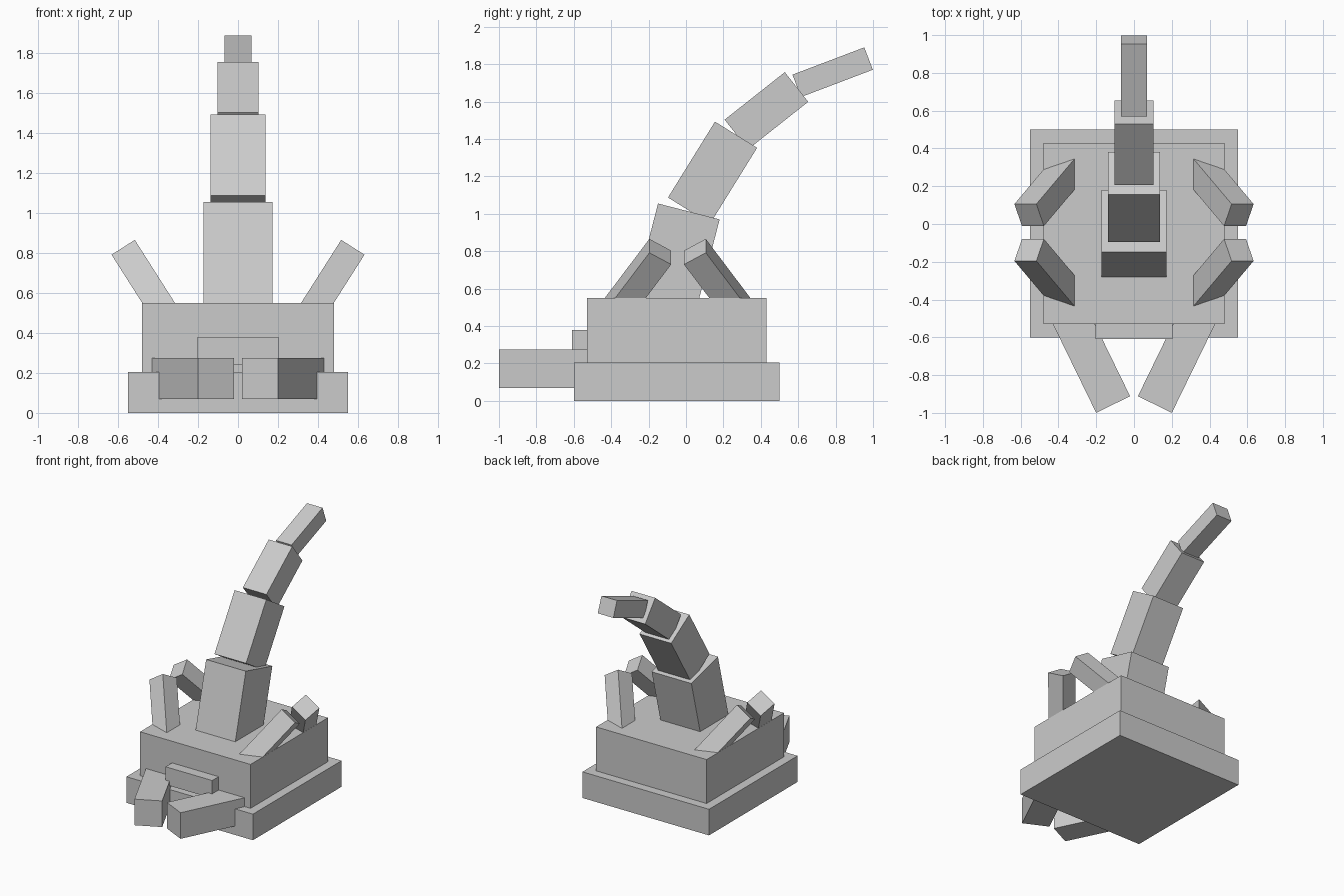
import bpy
import math
from mathutils import Euler, Vector

if "Cube" in bpy.data.objects:
    bpy.data.objects.remove(bpy.data.objects["Cube"], do_unlink=True)

# Single flat colour
grey = bpy.data.materials.new("plain grey")
grey.use_nodes = True
colour = (0.6, 0.6, 0.6, 1.0)
grey.diffuse_color = colour
grey.node_tree.nodes["Principled BSDF"].inputs["Base Color"].default_value = colour


def block(name, size, centre, degrees=(0, 0, 0)):
    """Flat-sided box with its size, centre and XYZ rotation."""
    bpy.ops.mesh.primitive_cube_add(size=1, location=centre)
    ob = bpy.context.object
    ob.name = ob.data.name = name
    for v in ob.data.vertices:
        v.co = Vector(a * b for a, b in zip(v.co, size))
    ob.rotation_euler = [math.radians(d) for d in degrees]
    ob.data.materials.append(grey)
    return ob


# Stepped body
block("base", (1.10, 1.10, 0.205), (0, -0.05, 0.1025))
block("body", (0.96, 0.96, 0.35), (0, -0.05, 0.375))
block("mouth_plate", (0.405, 0.12, 0.14), (0, -0.55, 0.31))

# Tail segments: width, depth, length, centre y, centre z, backward lean
tail = [
    (0.345, 0.34, 0.60, -0.06, 0.722, 14.5),
    (0.275, 0.265, 0.477, 0.142, 1.22, 31.8),
    (0.205, 0.202, 0.41, 0.43, 1.551, 51.7),
    (0.135, 0.128, 0.411, 0.784, 1.757, 69.2),
]
for i, (w, d, length, y, z, lean) in enumerate(tail, 1):
    block(f"tail_segment_{i}", (w, d, length), (0, y, z), (-lean, 0, 0))

LEG_LENGTH = 0.6
for side, sx in (("left", 1), ("right", -1)):
    # Claws angle in towards the middle at the front
    block(f"{side}_claw", (0.20, 0.60, 0.205), (sx * 0.242, -0.686, 0.1725),
          (0, 0, -sx * 26))
    # Legs lean outwards and towards each other, rooted inside the body
    for end, sy in (("back", 1), ("front", -1)):
        tilt = (sy * 32.5, sx * 32.5, 0)
        axis = Euler([math.radians(t) for t in tilt]).to_matrix() @ Vector((0, 0, 1))
        tip = Vector((sx * 0.555, -0.045 + sy * 0.0925, 0.7975))
        block(f"{end}_{side}_leg", (0.138, 0.138, LEG_LENGTH),
              tip - axis * LEG_LENGTH / 2, tilt)
